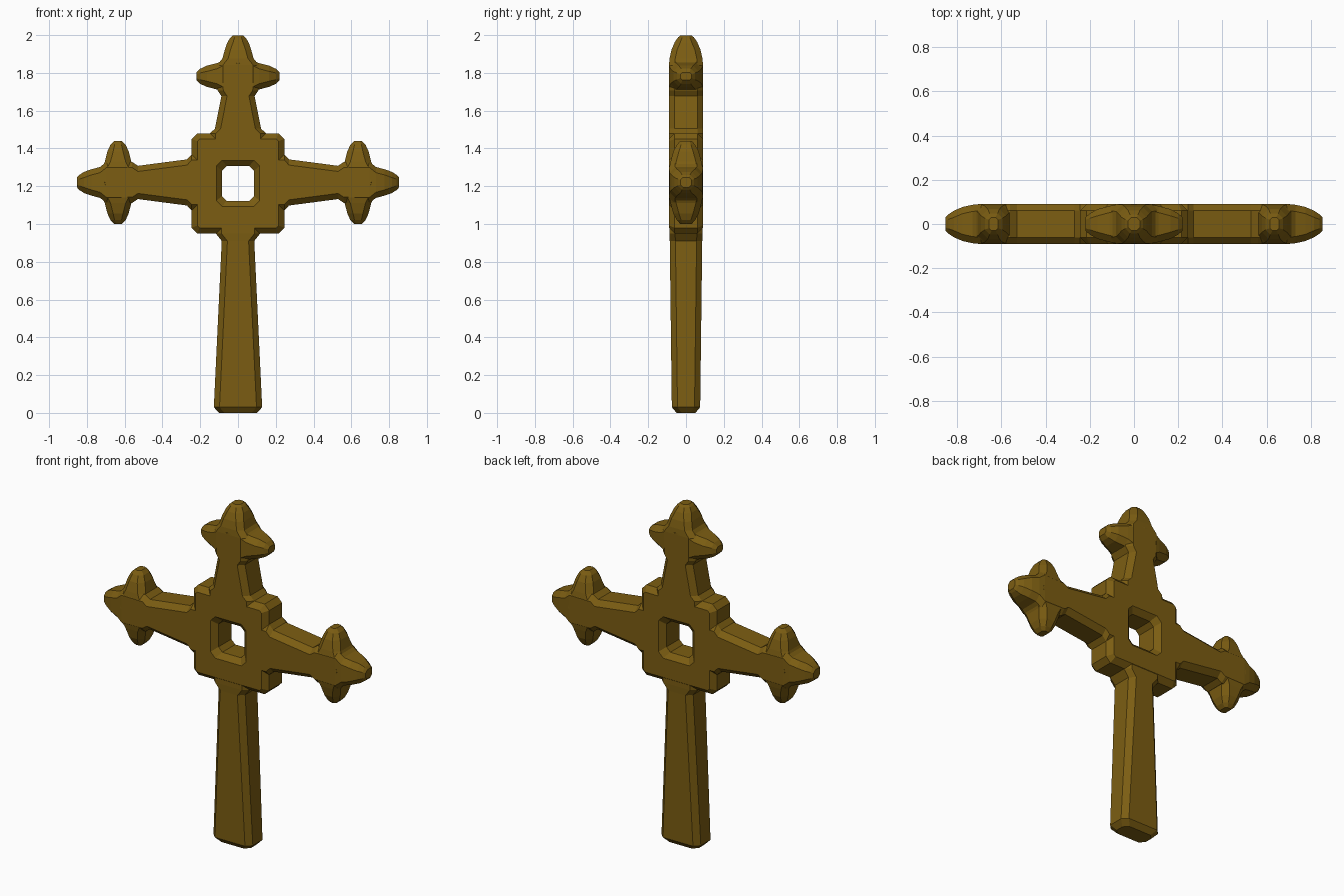
import bpy, bmesh
from mathutils import Vector

if "Cube" in bpy.data.objects:
    bpy.data.objects.remove(bpy.data.objects["Cube"])

CZ = 1.22      # height of the arm axis
BEV = 0.03     # chamfer on every long edge


def finish(bm, name):
    bmesh.ops.recalc_face_normals(bm, faces=bm.faces)
    me = bpy.data.meshes.new(name)
    bm.to_mesh(me)
    bm.free()
    ob = bpy.data.objects.new(name, me)
    bpy.context.collection.objects.link(ob)
    return ob


def octagon(w, h, c):
    return [(w, h - c), (w - c, h), (c - w, h), (-w, h - c),
            (-w, c - h), (c - w, -h), (w - c, -h), (w, c - h)]


def bridge(bm, a, b):
    n = len(a)
    for i in range(n):
        bm.faces.new((a[i], a[(i + 1) % n], b[(i + 1) % n], b[i]))


def loft(name, origin, direction, sections):
    """Chamfered bar through (distance, half width, half depth) sections."""
    bm = bmesh.new()
    o, d = Vector(origin), Vector(direction)
    side, depth = Vector((d.z, 0, -d.x)), Vector((0, 1, 0))
    rings = []
    for t, w, h in sections:
        c = min(BEV, 0.55 * w, 0.55 * h)
        rings.append([bm.verts.new(o + d * t + side * u + depth * v)
                      for u, v in octagon(w, h, c)])
    for a, b in zip(rings, rings[1:]):
        bridge(bm, a, b)
    bm.faces.new(rings[0])
    bm.faces.new(rings[-1])
    return finish(bm, name)


# centre block: chamfered frame around a square hole with cut corners
bm = bmesh.new()
rings = []
for w, h, c, y in [(.245, .265, .03, -.06), (.215, .235, .012, -.09),
                   (.115, .122, .03, -.09), (.085, .092, .025, -.06),
                   (.085, .092, .025, .06), (.115, .122, .03, .09),
                   (.215, .235, .012, .09), (.245, .265, .03, .06)]:
    rings.append([bm.verts.new((u, y, 1.215 + v)) for u, v in octagon(w, h, c)])
for i in range(8):
    bridge(bm, rings[i], rings[(i + 1) % 8])
cross = finish(bm, "cross")

# flared end of each arm, measured from the axis of its side lobes
TIP = [(-.105, .088, .09), (-.075, .108, .09), (.06, .11, .09), (.095, .082, .087),
       (.14, .07, .077), (.18, .056, .06), (.205, .04, .043), (.217, .027, .03)]
HALF_LOBE = [(.08, .085, .088), (.11, .07, .082), (.165, .056, .067),
             (.2, .04, .048), (.22, .02, .03)]
LOBES = [(-t, w, h) for t, w, h in reversed(HALF_LOBE)] + [(0, .1, .09)] + HALF_LOBE

parts = []
for label, z, d, face, axis, root in [
        ("left", CZ, (-1, 0, 0), .245, .635, .122),
        ("right", CZ, (1, 0, 0), .245, .635, .122),
        ("top", CZ, (0, 0, 1), .26, .562, .122)]:
    arm = [(face - .04, root + .026, .09), (face, root + .026, .09), (face + .025, root, .09)]
    parts.append(loft(label + "_arm", (0, 0, z), d,
                      arm + [(axis + t, w, h) for t, w, h in TIP]))
    centre = Vector((0, 0, z)) + Vector(d) * axis
    parts.append(loft(label + "_lobes", centre, (d[2], 0, abs(d[0])), LOBES))

# long lower shaft, wider at the foot
parts.append(loft("shaft", (0, 0, 0), (0, 0, 1),
                  [(0, .1, .05), (.03, .128, .075), (.91, .086, .086),
                   (.95, .118, .088), (.99, .118, .088)]))

# fuse everything into one solid
bpy.context.view_layer.objects.active = cross
for p in parts:
    m = cross.modifiers.new(p.name, 'BOOLEAN')
    m.operation, m.solver, m.object = 'UNION', 'EXACT', p
    bpy.ops.object.modifier_apply(modifier=m.name)
    bpy.data.objects.remove(p)

mat = bpy.data.materials.new("dark_gold")
mat.diffuse_color = (0.2, 0.11, 0.006, 1)
mat.use_nodes = True
mat.node_tree.nodes["Principled BSDF"].inputs["Base Color"].default_value = mat.diffuse_color
cross.data.materials.clear()
cross.data.materials.append(mat)
for f in cross.data.polygons:
    f.material_index = 0
